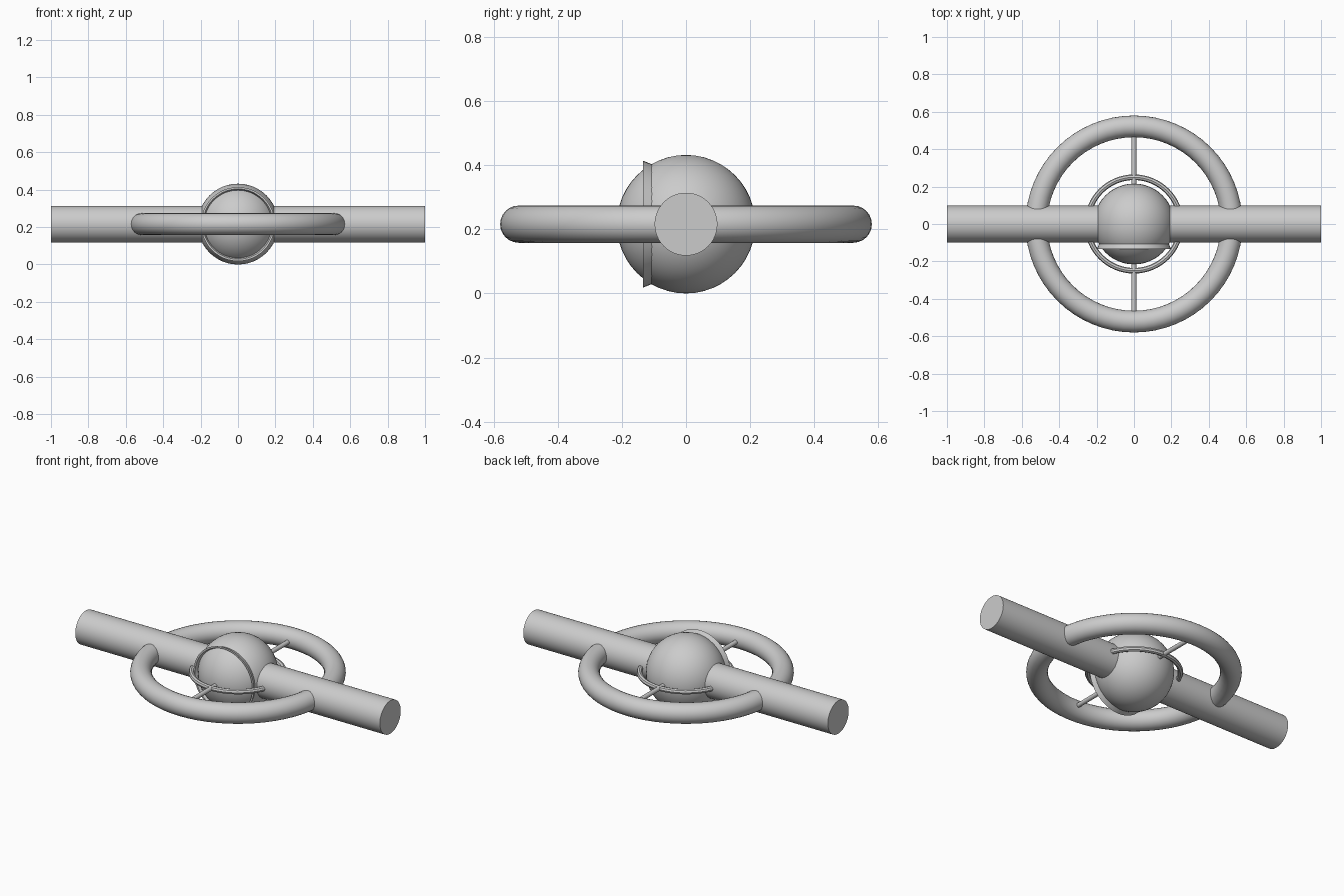
import bpy
import math

cube = bpy.data.objects.get("Cube")
if cube:
    bpy.data.objects.remove(cube, do_unlink=True)

MID = 0.216  # height of the shared centre plane

grey = bpy.data.materials.new("plain grey")
grey.use_nodes = True
grey.diffuse_color = (0.6, 0.6, 0.6, 1)
grey.node_tree.nodes["Principled BSDF"].inputs["Base Color"].default_value = (0.6, 0.6, 0.6, 1)


def finish(name):
    obj = bpy.context.object
    obj.name = name
    obj.data.materials.append(grey)
    bpy.ops.object.shade_smooth_by_angle(angle=math.radians(35))
    return obj


def rod(name, radius, length, centre, rotation, sides):
    bpy.ops.mesh.primitive_cylinder_add(vertices=sides, radius=radius, depth=length,
                                        location=centre, rotation=rotation)
    return finish(name)


def ring(name, major, minor, sides):
    bpy.ops.mesh.primitive_torus_add(major_radius=major, minor_radius=minor,
                                     major_segments=64, minor_segments=sides,
                                     location=(0, 0, MID))
    return finish(name)


def lathe_y(name, profile, steps=48):
    """Spin a closed (radius, y) profile around the front-to-back axis."""
    n = len(profile)
    verts, faces = [], []
    for i in range(steps):
        a = math.tau * i / steps
        verts += [(r * math.cos(a), y, MID + r * math.sin(a)) for r, y in profile]
        j = (i + 1) % steps
        for k in range(n):
            m = (k + 1) % n
            faces.append((i * n + k, i * n + m, j * n + m, j * n + k))
    mesh = bpy.data.meshes.new(name)
    mesh.from_pydata(verts, [], faces)
    obj = bpy.data.objects.new(name, mesh)
    bpy.context.collection.objects.link(obj)
    bpy.ops.object.select_all(action='DESELECT')
    bpy.context.view_layer.objects.active = obj
    obj.select_set(True)
    bpy.ops.object.mode_set(mode='EDIT')
    bpy.ops.mesh.select_all(action='SELECT')
    bpy.ops.mesh.normals_make_consistent(inside=False)
    bpy.ops.object.mode_set(mode='OBJECT')
    return finish(name)


# Central ball
bpy.ops.mesh.primitive_uv_sphere_add(segments=48, ring_count=24, radius=MID,
                                     location=(0, 0, MID))
finish("central_ball")

# Flared collar around the front of the ball
lathe_y("front_collar", [(0.186, -0.104), (0.198, -0.134), (0.188, -0.134), (0.176, -0.104)])

# Long tube running side to side
rod("main_tube", 0.098, 2.0, (0, 0, MID), (0, math.pi / 2, 0), 48)

# Outer and inner rings in the centre plane
ring("outer_ring", 0.522, 0.058, 24)
ring("inner_ring", 0.25, 0.015, 8)

# Thin spokes from the ball to the outer ring
for side, y in (("front", -1), ("back", 1)):
    rod(side + "_spoke", 0.013, 0.28, (0, y * 0.34, MID), (math.pi / 2, 0, 0), 12)
